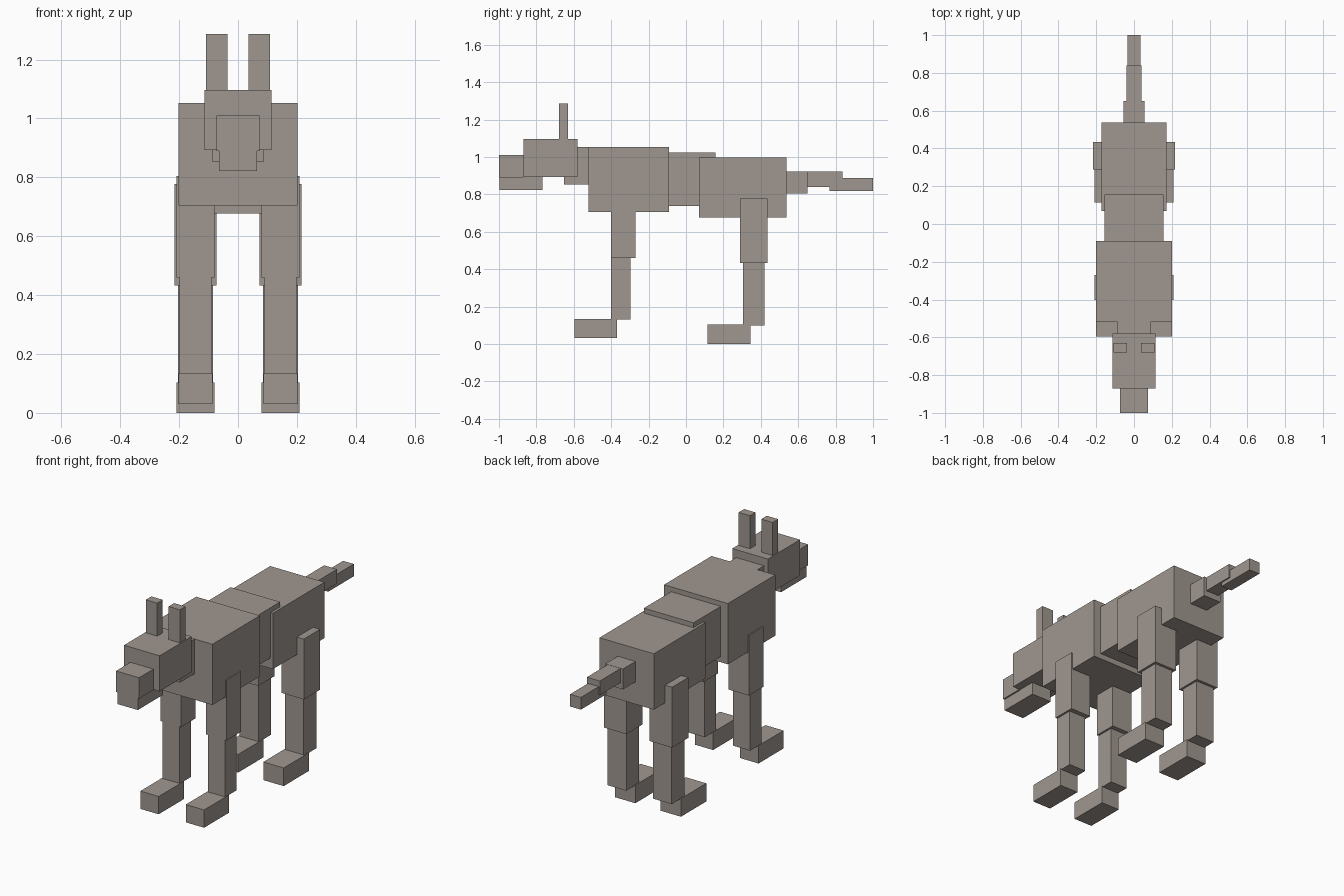
import bpy

fur = bpy.data.materials.new("warm_grey_fur")
fur.diffuse_color = (0.35, 0.31, 0.28, 1.0)


def box(name, x, y, z):
    """Box from its (min, max) range on each axis."""
    bpy.ops.mesh.primitive_cube_add(size=1)
    ob = bpy.context.object
    ob.name = ob.data.name = name
    for v in ob.data.vertices:
        v.co = [(a + b) / 2 + c * (b - a) for (a, b), c in zip((x, y, z), v.co)]
    ob.data.materials.append(fur)
    return ob


def centred(name, half, y, z):
    return box(name, (-half, half), y, z)


def pair(name, x, y, z):
    """Matching left and right parts."""
    box(name + "_right", x, y, z)
    box(name + "_left", (-x[1], -x[0]), y, z)


# Body
centred("chest", 0.202, (-0.52, -0.09), (0.705, 1.053))
centred("belly", 0.157, (-0.09, 0.157), (0.737, 1.025))
centred("hips", 0.172, (0.07, 0.537), (0.677, 0.997))

# Neck and head
centred("neck", 0.088, (-0.652, -0.52), (0.853, 1.052))
centred("head", 0.113, (-0.87, -0.58), (0.893, 1.097))
centred("snout", 0.073, (-1.0, -0.868), (0.89, 1.01))
centred("jaw", 0.064, (-0.998, -0.768), (0.822, 0.893))
pair("ear", (0.036, 0.108), (-0.68, -0.63), (1.095, 1.286))

# Tail, tapering towards the tip
centred("tail_base", 0.056, (0.535, 0.65), (0.805, 0.922))
centred("tail_middle", 0.041, (0.645, 0.838), (0.84, 0.921))
centred("tail_tip", 0.034, (0.768, 1.0), (0.817, 0.887))

# Front legs
pair("front_upper_leg", (0.079, 0.209), (-0.402, -0.271), (0.459, 0.804))
pair("front_lower_leg", (0.09, 0.198), (-0.402, -0.298), (0.13, 0.46))
pair("front_foot", (0.086, 0.202), (-0.595, -0.368), (0.031, 0.133))

# Back legs
pair("back_upper_leg", (0.073, 0.216), (0.288, 0.435), (0.432, 0.778))
pair("back_lower_leg", (0.085, 0.203), (0.305, 0.419), (0.099, 0.433))
pair("back_foot", (0.08, 0.209), (0.115, 0.344), (0.0, 0.104))
